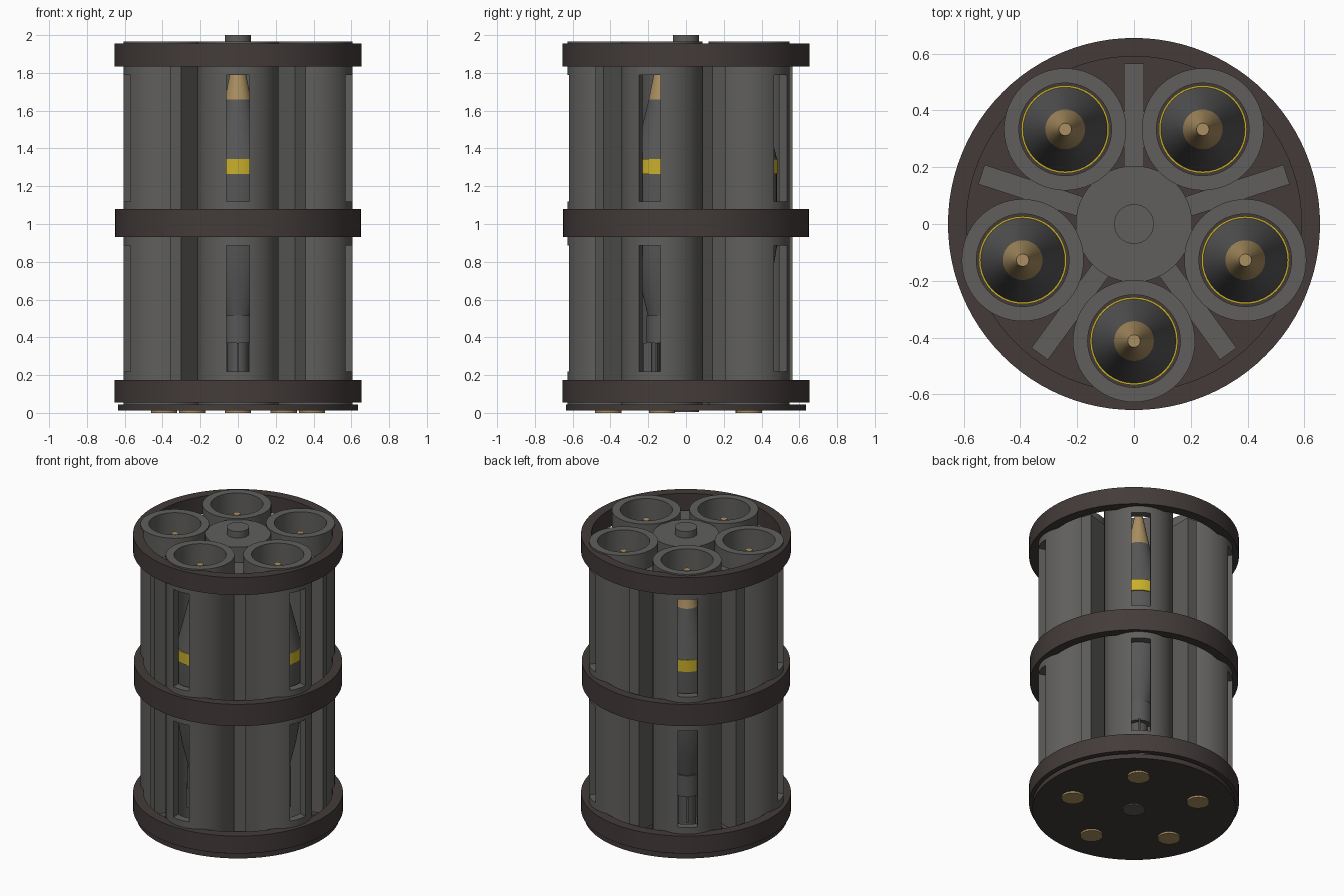
import bpy, bmesh, math
from mathutils import Matrix

if "Cube" in bpy.data.objects:
    bpy.data.objects.remove(bpy.data.objects["Cube"])

def material(name, rgb):
    m = bpy.data.materials.new(name)
    m.diffuse_color = (*rgb, 1)
    m.use_nodes = True
    m.node_tree.nodes["Principled BSDF"].inputs["Base Color"].default_value = m.diffuse_color
    return m

GREY = material("gunmetal_grey", (0.115, 0.113, 0.108))
BROWN = material("dark_brown", (0.056, 0.044, 0.042))
STEEL = material("dark_steel", (0.095, 0.095, 0.095))
YELLOW = material("band_yellow", (0.58, 0.43, 0.025))
TAN = material("brass_tan", (0.40, 0.275, 0.12))

def finish(name, bm, mats):
    bmesh.ops.recalc_face_normals(bm, faces=bm.faces)
    me = bpy.data.meshes.new(name)
    bm.to_mesh(me)
    bm.free()
    for m in mats:
        me.materials.append(m)
    ob = bpy.data.objects.new(name, me)
    bpy.context.collection.objects.link(ob)
    return ob

def smooth(me):
    me.shade_smooth()
    me.set_sharp_from_angle(angle=math.radians(30))

def lathe_bm(profile, seg=48, closed=False):
    """Revolve (radius, z) points about z; open profiles get flat end caps."""
    bm = bmesh.new()
    rings = [[bm.verts.new((r * math.cos(2 * math.pi * i / seg),
                            r * math.sin(2 * math.pi * i / seg), z))
              for i in range(seg)] for r, z in profile]
    pairs = list(zip(rings, rings[1:]))
    if closed:
        pairs.append((rings[-1], rings[0]))
    else:
        bm.faces.new(rings[0])
        bm.faces.new(rings[-1])
    for a, b in pairs:
        for i in range(seg):
            j = (i + 1) % seg
            bm.faces.new((a[i], a[j], b[j], b[i]))
    return bm

def lathe(name, profile, mat, seg=48, closed=False):
    ob = finish(name, lathe_bm(profile, seg, closed), [mat])
    smooth(ob.data)
    return ob

def add_box(bm, x0, x1, y0, y1, z0, z1, rot=0):
    mtx = (Matrix.Rotation(rot, 4, 'Z')
           @ Matrix.Translation(((x0 + x1) / 2, (y0 + y1) / 2, (z0 + z1) / 2))
           @ Matrix.Diagonal((x1 - x0, y1 - y0, z1 - z0, 1)))
    bmesh.ops.create_cube(bm, size=1, matrix=mtx)

def hollow(ro, ri, z0, z1):
    return [(ro, z0), (ro, z1), (ri, z1), (ri, z0)]

# Clamp rings
for name, r, z0, z1 in (("bottom_ring", 0.655, 0.055, 0.175),
                        ("middle_ring", 0.65, 0.93, 1.08),
                        ("top_ring", 0.655, 1.835, 1.955)):
    lathe(name, hollow(r, 0.59, z0, z1), BROWN, 96, True)

# Base plate, central core and shaft
lathe("base_plate", [(0.635, 0.012), (0.635, 0.045)], BROWN, 96)
lathe("central_core", [(0.205, 0.03), (0.205, 1.955)], GREY)
lathe("central_shaft", [(0.07, 0.004), (0.07, 2.0)], GREY, 32)

# Launch tube with two outward slots (slots face -y before placing)
tube = lathe("launch_tube_1", hollow(0.215, 0.163, 0.04, 1.965), GREY, 64, True)
bm = bmesh.new()
add_box(bm, -0.06, 0.06, -0.3, -0.08, 1.12, 1.79)
add_box(bm, -0.06, 0.06, -0.3, -0.08, 0.22, 0.885)
cutter = finish("slot_cutter", bm, [GREY])
cutter.hide_render = True
mod = tube.modifiers.new("slots", 'BOOLEAN')
mod.operation = 'DIFFERENCE'
mod.solver = 'EXACT'
mod.object = cutter
dg = bpy.context.evaluated_depsgraph_get()
tube_mesh = bpy.data.meshes.new_from_object(tube.evaluated_get(dg))
tube.modifiers.clear()
tube.data = tube_mesh
smooth(tube_mesh)
bpy.data.objects.remove(cutter)

# Rocket: nozzle, tail, boat-tail, body, yellow band, cone and brass tip
bm = lathe_bm([(0.055, 0.05), (0.055, 0.37), (0.083, 0.37), (0.083, 0.515),
               (0.075, 0.515), (0.115, 0.68), (0.148, 0.88), (0.148, 1.265),
               (0.155, 1.265), (0.155, 1.345), (0.148, 1.345),
               (0.07, 1.66), (0.022, 1.90)], 40)
for f in bm.faces:
    z = f.calc_center_median().z
    f.material_index = 2 if z > 1.66 else 1 if 1.264 < z < 1.346 else 0
for k in range(4):      # tail fins
    add_box(bm, -0.006, 0.006, -0.10, -0.03, 0.2, 0.37, k * math.pi / 2)
rocket = finish("rocket_1", bm, [STEEL, YELLOW, TAN])
smooth(rocket.data)

# Brass contact disc under each tube
disc = lathe("contact_disc_1", [(0.07, 0.0), (0.07, 0.014)], TAN, 32)

# Separator rib between neighbouring tubes
bm = bmesh.new()
add_box(bm, -0.036, 0.036, -0.565, -0.18, 0.12, 1.85)
rib = finish("separator_rib_1", bm, [GREY])

# Place the five-fold parts
for k in range(5):
    a = k * math.tau / 5
    for src, radius, turn in ((tube, 0.412, 0), (rocket, 0.412, 0),
                              (disc, 0.412, 0), (rib, 0, math.pi / 5)):
        ob = src
        if k:
            ob = bpy.data.objects.new(src.name[:-1] + str(k + 1), src.data)
            bpy.context.collection.objects.link(ob)
        ob.location = (radius * math.sin(a), -radius * math.cos(a), 0)
        ob.rotation_euler = (0, 0, a + turn)
